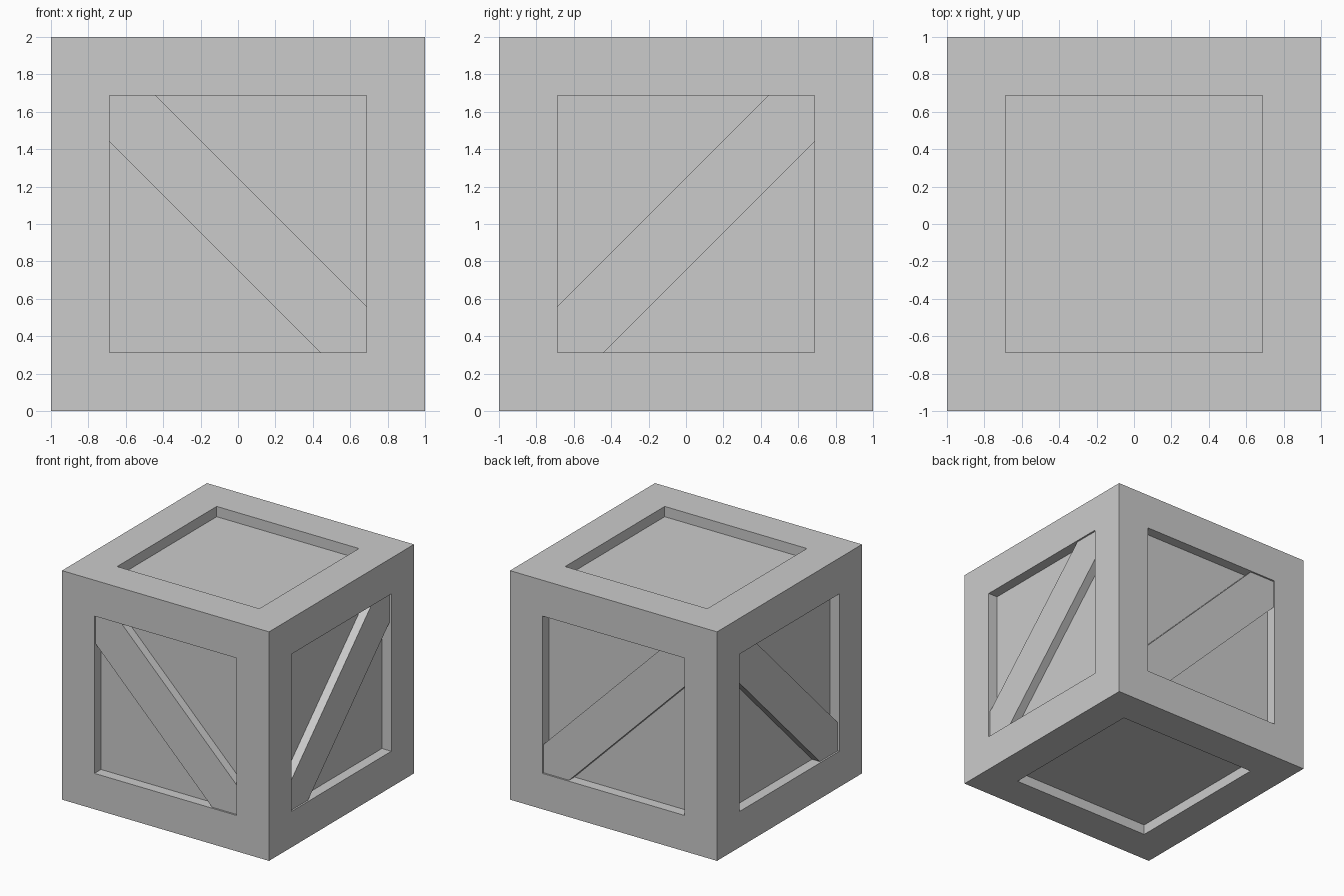
import bpy, bmesh, math
from mathutils import Matrix

if "Cube" in bpy.data.objects:
    bpy.data.objects.remove(bpy.data.objects["Cube"])

HALF = 1.0        # half size of the crate
OPEN = 0.687      # half size of each panel opening
PANEL = 0.91      # distance of sunken panels from the centre
BRACE = 0.985     # distance of brace faces from the centre
CUT = OPEN - 0.247  # where the brace meets the opening edges


def make_object(name, bm):
    bmesh.ops.recalc_face_normals(bm, faces=bm.faces)
    mesh = bpy.data.meshes.new(name)
    bm.to_mesh(mesh)
    bm.free()
    obj = bpy.data.objects.new(name, mesh)
    bpy.context.collection.objects.link(obj)
    obj.location.z = HALF
    return obj


# Crate body: a cube with a square panel sunk into every face
bm = bmesh.new()
bmesh.ops.create_cube(bm, size=2 * HALF)
panels = bm.faces[:]
bmesh.ops.inset_individual(bm, faces=panels, thickness=HALF - OPEN,
                           use_even_offset=True)
panels = bmesh.ops.extrude_discrete_faces(bm, faces=panels)["faces"]
for face in panels:
    offset = face.normal * (PANEL - HALF)
    bmesh.ops.translate(bm, verts=face.verts, vec=offset)
make_object("crate_body", bm)


# Diagonal brace: hexagonal outline fitted corner to corner in the opening
def add_brace(name, angle, slope):
    outline = [(-OPEN, -OPEN), (-CUT, -OPEN), (OPEN, CUT),
               (OPEN, OPEN), (CUT, OPEN), (-OPEN, -CUT)]
    bm = bmesh.new()
    face = bm.faces.new([bm.verts.new((x * slope, -PANEL, z)) for x, z in outline])
    new = bmesh.ops.extrude_face_region(bm, geom=[face])["geom"]
    verts = [g for g in new if isinstance(g, bmesh.types.BMVert)]
    bmesh.ops.translate(bm, verts=verts, vec=(0, PANEL - BRACE, 0))
    bm.transform(Matrix.Rotation(math.radians(angle), 4, "Z"))
    make_object(name, bm)


# Opposite sides mirror each other; top and bottom stay plain
for name, angle, slope in (("front_brace", 0, -1), ("right_brace", 90, 1),
                           ("back_brace", 180, 1), ("left_brace", 270, -1)):
    add_brace(name, angle, slope)
